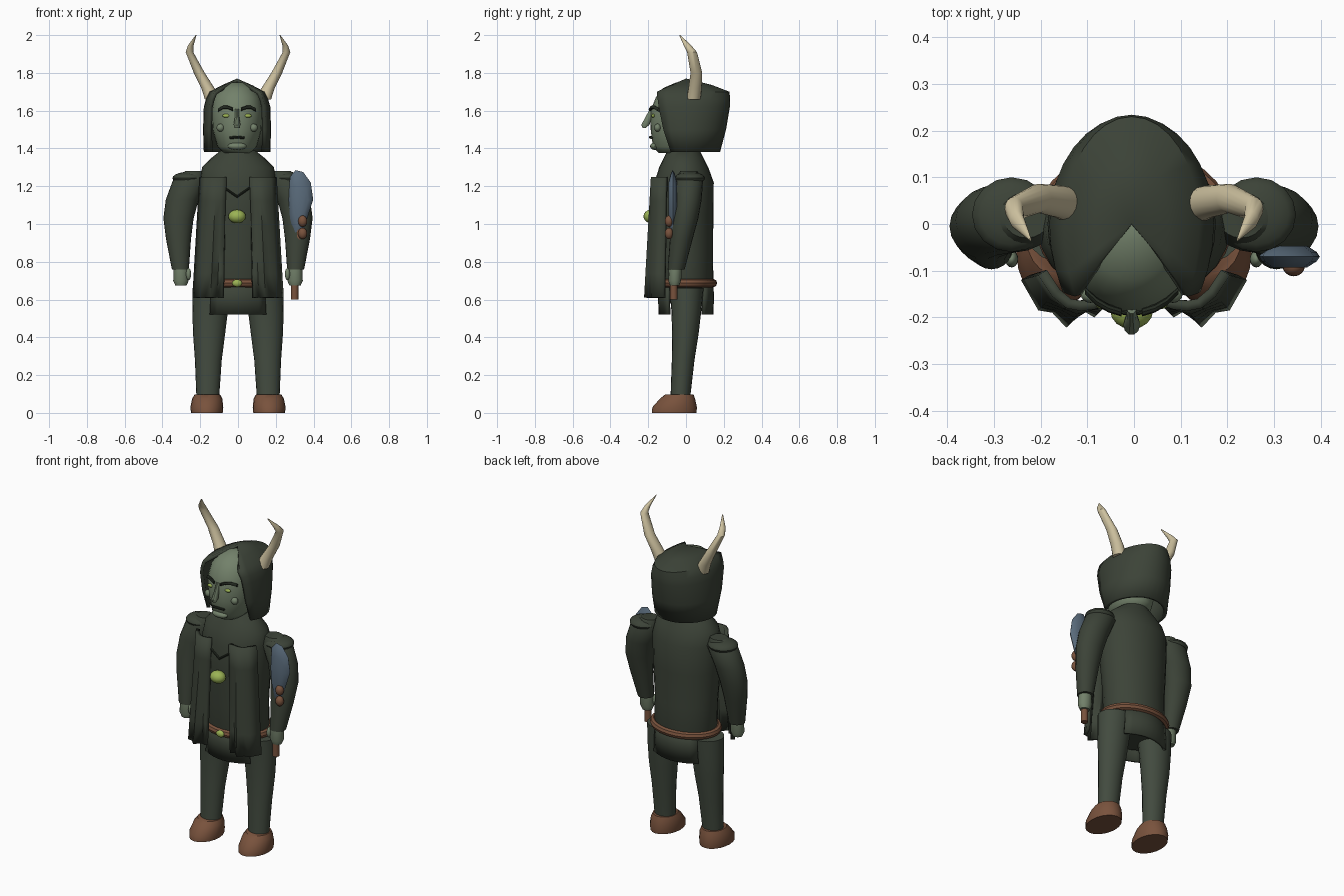
import bpy, bmesh, math
from mathutils import Vector

if "Cube" in bpy.data.objects:
    bpy.data.objects.remove(bpy.data.objects["Cube"])

def mat(name, r, g, b):
    m = bpy.data.materials.new(name)
    m.diffuse_color = (r, g, b, 1)
    m.use_nodes = True
    m.node_tree.nodes["Principled BSDF"].inputs["Base Color"].default_value = m.diffuse_color
    return m

CLOTH = mat("dark green cloth", .045, .056, .039)
TROUSER = mat("grey green cloth", .055, .070, .050)
SKIN = mat("pale green skin", .17, .22, .145)
DARK = mat("blackish green", .018, .024, .016)
LIME = mat("lime", .33, .45, .09)
LEATHER = mat("brown leather", .19, .085, .046)
BONE = mat("bone", .62, .54, .35)
STEEL = mat("blue steel", .10, .145, .195)

def finish(bm, name, m, thick=0, angle=40):
    bmesh.ops.recalc_face_normals(bm, faces=bm.faces)
    me = bpy.data.meshes.new(name)
    bm.to_mesh(me)
    bm.free()
    ob = bpy.data.objects.new(name, me)
    bpy.context.collection.objects.link(ob)
    me.materials.append(m)
    if thick:
        mod = ob.modifiers.new("thickness", 'SOLIDIFY')
        mod.thickness = thick
        mod.offset = -1
    bpy.ops.object.select_all(action='DESELECT')
    ob.select_set(True)
    bpy.context.view_layer.objects.active = ob
    bpy.ops.object.shade_smooth_by_angle(angle=math.radians(angle))
    return ob

def grid(name, m, rows, closed=False, caps=False, thick=0, angle=40):
    """Skin rows of points; closed rows make a tube."""
    bm = bmesh.new()
    vs = [[bm.verts.new(p) for p in r] for r in rows]
    n = len(rows[0])
    for a, b in zip(vs, vs[1:]):
        for i in range(n if closed else n - 1):
            j = (i + 1) % n
            bm.faces.new((a[i], a[j], b[j], b[i]))
    if caps:
        bm.faces.new(vs[0])
        bm.faces.new(vs[-1])
    bmesh.ops.remove_doubles(bm, verts=bm.verts, dist=1e-5)
    return finish(bm, name, m, thick, angle)

def loft(name, m, rings, n=20, angle=40):
    """Rings are (x, y, z, rx, ry)."""
    rows = [[(x + rx * math.cos(i * math.tau / n), y + ry * math.sin(i * math.tau / n), z)
             for i in range(n)] for x, y, z, rx, ry in rings]
    return grid(name, m, rows, True, True, angle=angle)

def blob(name, m, c, r):
    bm = bmesh.new()
    bmesh.ops.create_uvsphere(bm, u_segments=16, v_segments=10, radius=1)
    for v in bm.verts:
        v.co = Vector(c) + Vector((v.co.x * r[0], v.co.y * r[1], v.co.z * r[2]))
    return finish(bm, name, m)

def tube(name, m, pts, r, n=8):
    """Round rod through a few points lying mainly along x."""
    rows = [[(x, y + r * math.cos(i * math.tau / n), z + r * math.sin(i * math.tau / n))
             for i in range(n)] for x, y, z in pts]
    return grid(name, m, rows, True, True)

CX = -.005  # head centre line

# torso with sloping shoulders
loft("torso", CLOTH, [(0, 0, .58, .15, .12), (0, 0, .70, .185, .145), (0, -.005, .85, .185, .148),
     (0, -.01, 1.05, .2, .155), (0, -.01, 1.22, .205, .157), (0, -.012, 1.30, .19, .13),
     (0, -.012, 1.35, .14, .105), (0, -.012, 1.39, .09, .085)], 24)
loft("neck", SKIN, [(CX, -.01, 1.35, .075, .07), (CX, -.01, 1.45, .075, .07)])

# skirt flaps, front and back
for side, name in ((-1, "front_flap"), (1, "back_flap")):
    rows = []
    for z, w, d in ((.70, .14, .145), (.61, .145, .148), (.52, .15, .145)):
        rows.append([(w * t, side * (d - .05 * t * t), z) for t in [k / 4 for k in range(-4, 5)]])
    grid(name, CLOTH, rows, thick=.015)

# belt ring and buckle
rows = []
for i in range(33):
    a = i * math.tau / 32
    rows.append([((.192 + .02 * math.cos(b)) * math.cos(a), (.145 + .02 * math.cos(b)) * math.sin(a),
                  .687 + .022 * math.sin(b)) for b in [k * math.tau / 8 for k in range(8)]])
grid("belt", LEATHER, rows, True)
blob("buckle", LIME, (-.005, -.163, .687), (.026, .015, .02))

# brooch and neckline trim
blob("brooch", LIME, (-.005, -.185, 1.04), (.046, .04, .036))
tube("neckline", DARK, [(-.07, -.165, 1.19), (-.005, -.172, 1.145), (.06, -.165, 1.19)], .007)

# head
loft("head", SKIN, [(CX, -.045, 1.375, .07, .10), (CX, -.04, 1.41, .105, .135), (CX, -.04, 1.5, .13, .147),
     (CX, -.04, 1.6, .135, .148), (CX, -.035, 1.67, .12, .125), (CX, -.03, 1.72, .085, .09),
     (CX, -.02, 1.75, .03, .03)], 24, 60)

def face_y(x):
    return -.04 - .147 * math.sqrt(max(0, 1 - (x / .134) ** 2))

# facial features
for s, side in ((-1, "left"), (1, "right")):
    blob(side + "_eye", LIME, (CX + s * .057, face_y(.057), 1.573), (.02, .01, .01))
    blob(side + "_cheek", SKIN, (CX + s * .088, face_y(.088), 1.51), (.021, .018, .021))
    tube(side + "_brow", DARK, [(CX + s * x, face_y(x) - .004, z) for x, z in
         ((.022, 1.607), (.05, 1.618), (.075, 1.617), (.1, 1.603))], .009)
loft("nose", SKIN, [(CX, -.222, 1.508, .014, .008), (CX, -.215, 1.525, .018, .023),
     (CX, -.195, 1.57, .011, .018), (CX, -.182, 1.61, .01, .01)], 10)
tube("mouth", DARK, [(CX + x, face_y(x) - .002, 1.46 - .1 * abs(x)) for x in (-.04, -.015, 0, .015, .04)], .007)
blob("chin", SKIN, (CX, -.165, 1.412), (.05, .025, .02))

# hood: open at the front, every seam running up to the peak
rows = []
for z, w, yf, yb in ((1.38, .176, -.08, .18), (1.5, .18, -.12, .212), (1.62, .176, -.145, .232),
                     (1.66, .165, -.15, .234), (1.70, .145, -.155, .23), (1.735, .08, -.08, .14), (1.77, 0, 0, 0)):
    front = [(w * (1 - .16 * s * s), yf * s) for s in (1, .67, .33)]
    back = [(w * math.cos(k * math.pi / 16), yb * math.sin(k * math.pi / 16)) for k in range(17)]
    ring = front + back + [(-x, y) for x, y in reversed(front)]
    rows.append([(CX + x, y, z) for x, y in ring])
grid("hood", CLOTH, rows, thick=.02)

for s, side in ((-1, "left"), (1, "right")):
    # horns
    loft(side + "_horn", BONE, [(s * .135, .04, 1.66, .04, .037), (s * .16, .048, 1.72, .035, .035),
         (s * .205, .055, 1.80, .029, .031), (s * .257, .032, 1.91, .02, .026),
         (s * .25, .008, 1.945, .015, .02), (s * .222, -.033, 2.0, .002, .003)], 16)
    # sleeves and shoulder pads
    loft(side + "_sleeve", CLOTH, [(s * .23, .015, 1.28, .05, .045), (s * .255, .015, 1.23, .09, .075),
         (s * .295, .008, 1.13, .087, .075), (s * .315, -.005, 1.03, .08, .07),
         (s * .315, -.025, .92, .066, .06), (s * .305, -.052, .76, .045, .045)])
    blob(side + "_shoulder_pad", CLOTH, (s * .262, .02, 1.243), (.085, .08, .033))
    # hands
    loft(side + "_hand", SKIN, [(s * .302, -.06, .675, .03, .025), (s * .302, -.06, .70, .041, .034),
         (s * .302, -.057, .77, .038, .036)], 12)
    blob(side + "_thumb", SKIN, (s * .262, -.075, .735), (.014, .018, .032))
    # legs and boots
    loft(side + "_leg", TROUSER, [(s * .16, -.03, .08, .06, .052), (s * .157, -.015, .28, .071, .06),
         (s * .153, -.003, .42, .085, .07), (s * .147, .002, .55, .095, .08),
         (s * .14, .003, .66, .1, .09)])
    loft(side + "_boot", LEATHER, [(s * .165, -.063, 0, .084, .118), (s * .165, -.06, .03, .087, .118),
         (s * .163, -.045, .075, .08, .093), (s * .162, -.035, .098, .067, .075)])
    # pleated front panel of the cloak
    rows = []
    top = ((.06, -.175), (.085, -.183), (.115, -.186), (.145, -.18), (.175, -.155), (.205, -.11))
    low = ((.085, -.2), (.11, -.185), (.145, -.222), (.175, -.19), (.205, -.185), (.242, -.12))
    for k in range(6):
        t = k / 5
        rows.append([(s * (a[0] + (b[0] - a[0]) * t), a[1] + (b[1] - a[1]) * t, 1.25 - .64 * t)
                     for a, b in zip(top, low)])
    grid(side + "_cloak_panel", CLOTH, rows, thick=.022)

# hatchet: handle, bindings and a lens-shaped blade
loft("hatchet_handle", LEATHER, [(.3, -.065, .60, .02, .02), (.3, -.065, .72, .02, .02),
     (.335, -.065, 1.1, .02, .02)], 10)
for z in (1.015, .95):
    blob("binding", LEATHER, (.342, -.09, z), (.024, .022, .03))
outline = ((.275, 1.25), (.305, 1.285), (.345, 1.275), (.385, 1.22), (.398, 1.13), (.37, 1.04),
           (.335, .935), (.3, .935), (.275, 1.03), (.268, 1.13))
rows = []
for y, k in ((-.093, .6), (-.08, .9), (-.07, 1), (-.06, .9), (-.047, .6)):
    rows.append([(.33 + (x - .33) * k, y, 1.12 + (z - 1.12) * k) for x, z in outline])
grid("hatchet_blade", STEEL, rows, True, True)
